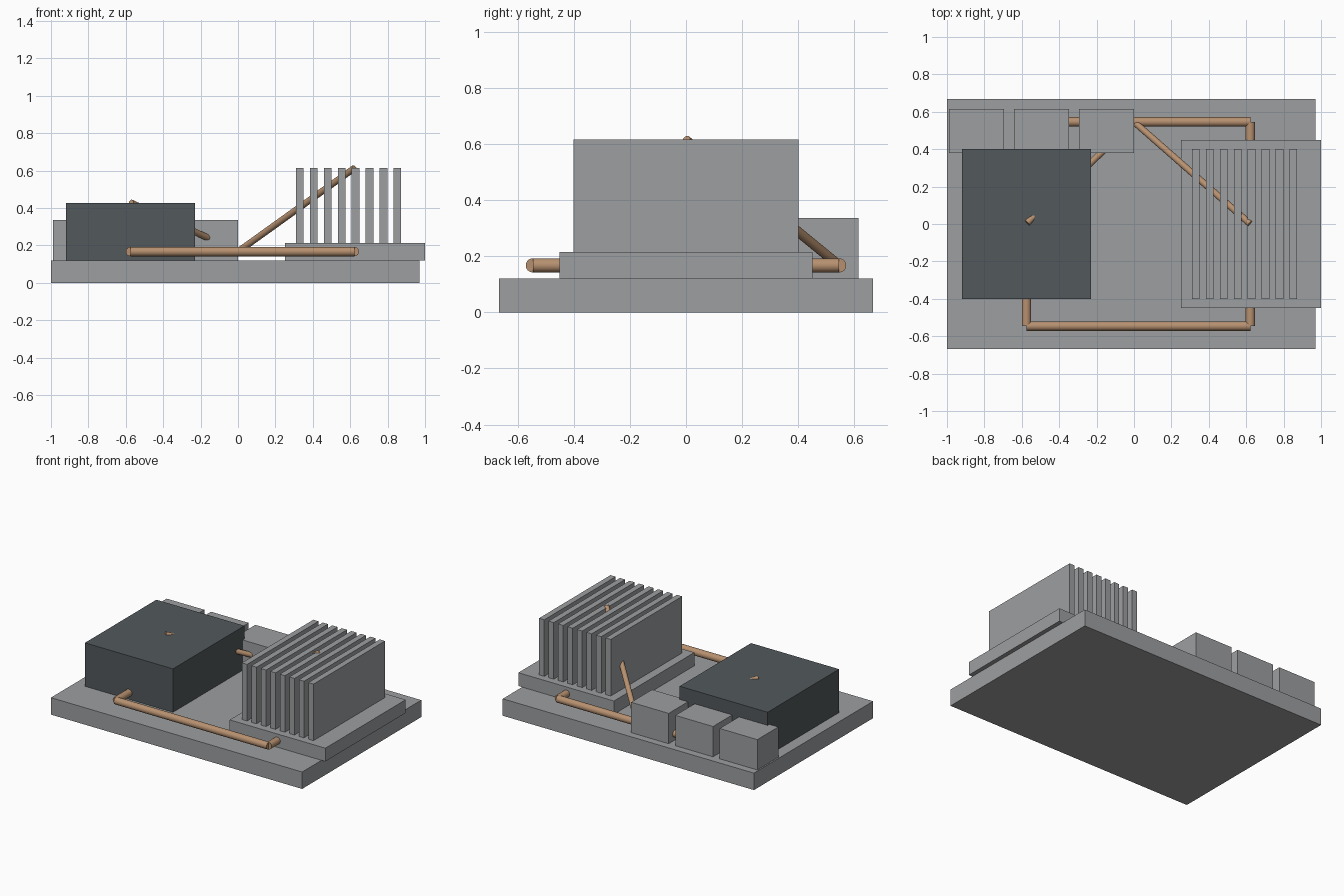
import bpy
import math
from mathutils import Vector

if "Cube" in bpy.data.objects:
    bpy.data.objects.remove(bpy.data.objects["Cube"], do_unlink=True)


def material(name, colour):
    mat = bpy.data.materials.new(name)
    mat.use_nodes = True
    mat.diffuse_color = (*colour, 1)
    mat.node_tree.nodes["Principled BSDF"].inputs["Base Color"].default_value = (*colour, 1)
    return mat


grey = material("metal grey", (0.34, 0.345, 0.355))
dark = material("dark slate", (0.085, 0.098, 0.105))
copper = material("copper", (0.47, 0.28, 0.16))


def box(name, x, y, z, mat):
    """Box spanning the given (low, high) ranges."""
    bpy.ops.mesh.primitive_cube_add(size=1, location=[sum(r) / 2 for r in (x, y, z)])
    obj = bpy.context.object
    obj.name = name
    obj.scale = [r[1] - r[0] for r in (x, y, z)]
    bpy.ops.object.transform_apply(location=False, rotation=False, scale=True)
    obj.data.materials.append(mat)


def pipe(name, start, end, radius):
    """Straight capped tube between two points."""
    a, b = Vector(start), Vector(end)
    bpy.ops.mesh.primitive_cylinder_add(vertices=32, radius=radius,
                                        depth=(b - a).length, location=(a + b) / 2)
    obj = bpy.context.object
    obj.name = name
    obj.rotation_euler = (b - a).to_track_quat("Z", "Y").to_euler()
    obj.data.materials.append(copper)
    bpy.ops.object.shade_smooth_by_angle(angle=math.radians(40))


# Base plate and main housing
box("base_plate", (-1, 0.97), (-0.667, 0.667), (0, 0.12), grey)
box("housing", (-0.92, -0.23), (-0.4, 0.4), (0.12, 0.428), dark)

# Heat sink: plate with upright fins
box("heat_sink_plate", (0.25, 1), (-0.45, 0.45), (0.12, 0.214), grey)
for i in range(8):
    x = 0.31 + i * 0.0745
    box(f"heat_sink_fin_{i + 1}", (x, x + 0.041), (-0.4, 0.4), (0.214, 0.615), grey)

# Row of blocks along the back
for i in range(3):
    x = -0.99 + i * 0.3475
    box(f"back_block_{i + 1}", (x, x + 0.295), (0.38, 0.615), (0.12, 0.335), grey)

# Pipe loop around the housing and heat sink
LEFT, RIGHT, SIDE, LEVEL = 0.622, -0.575, 0.546, 0.167
for label, s in (("front", -1), ("back", 1)):
    y = s * SIDE
    pipe(f"{label}_pipe", (RIGHT, y, LEVEL), (LEFT, y, LEVEL), 0.025)
    pipe(f"{label}_right_pipe", (RIGHT, 0, LEVEL), (RIGHT, y, LEVEL), 0.025)
    pipe(f"{label}_left_pipe", (LEFT, 0, LEVEL), (LEFT, y, LEVEL), 0.025)

# Slanted pipes rising from the back pipe
joint = (0, SIDE, LEVEL)
pipe("housing_slanted_pipe", joint, (-0.572, 0.005, 0.428), 0.0175)
pipe("heat_sink_slanted_pipe", joint, (LEFT, 0, 0.613), 0.0175)
